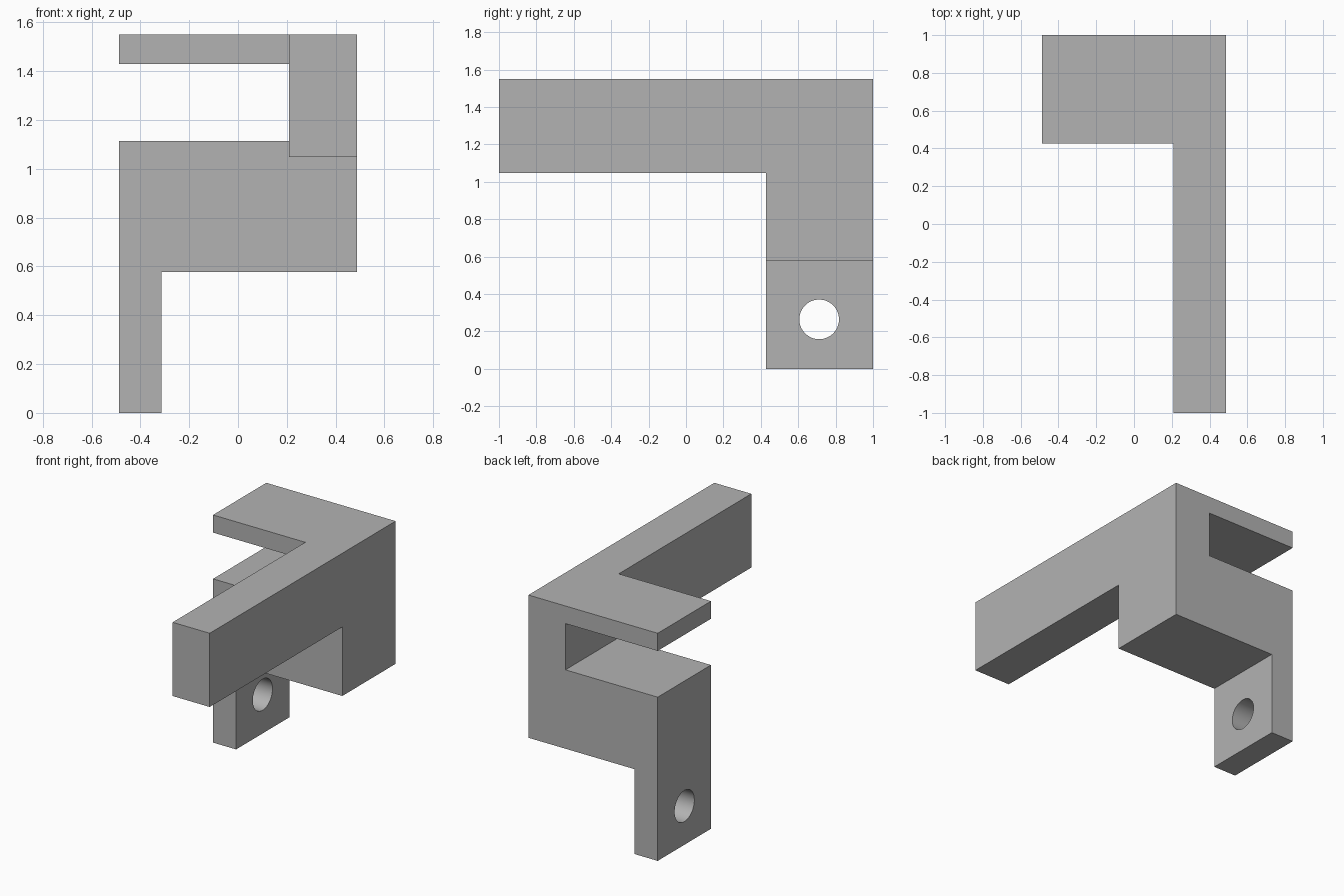
import bpy, bmesh, math
from mathutils import Vector

cube = bpy.data.objects.get("Cube")
if cube:
    bpy.data.objects.remove(cube, do_unlink=True)

HALF_X, ARM_X, LEG_X = 0.487, 0.208, -0.313
FRONT, BODY_FRONT, BACK = -1.0, 0.427, 1.0
TOP = 1.55

grey = bpy.data.materials.new("light_grey")
grey.use_nodes = True
colour = (0.45, 0.45, 0.45, 1)
grey.diffuse_color = colour
grey.node_tree.nodes["Principled BSDF"].inputs["Base Color"].default_value = colour


def extrude_profile(name, points, y0, y1):
    """Extrude an x-z outline from y0 to y1."""
    bm = bmesh.new()
    face = bm.faces.new([bm.verts.new((x, y0, z)) for x, z in points])
    out = bmesh.ops.extrude_face_region(bm, geom=[face])
    moved = [v for v in out["geom"] if isinstance(v, bmesh.types.BMVert)]
    bmesh.ops.translate(bm, verts=moved, vec=Vector((0, y1 - y0, 0)))
    bmesh.ops.recalc_face_normals(bm, faces=bm.faces)
    mesh = bpy.data.meshes.new(name)
    bm.to_mesh(mesh)
    bm.free()
    mesh.materials.append(grey)
    obj = bpy.data.objects.new(name, mesh)
    bpy.context.collection.objects.link(obj)
    return obj


def boolean(target, tool, operation):
    """Apply a boolean and remove its helper object."""
    bpy.context.view_layer.objects.active = target
    mod = target.modifiers.new(tool.name, "BOOLEAN")
    mod.operation, mod.solver, mod.object = operation, "EXACT", tool
    bpy.ops.object.modifier_apply(modifier=mod.name)
    bpy.data.objects.remove(tool, do_unlink=True)


# Slotted body with top plate and hanging mounting leg
bracket = extrude_profile("bracket", [
    (-HALF_X, 0), (LEG_X, 0), (LEG_X, 0.578), (HALF_X, 0.578),
    (HALF_X, TOP), (-HALF_X, TOP), (-HALF_X, 1.43), (ARM_X, 1.43),
    (ARM_X, 1.115), (-HALF_X, 1.115)], BODY_FRONT, BACK)

# Long arm reaching forward, merged into the body
arm = extrude_profile("arm", [
    (ARM_X, 1.048), (HALF_X, 1.048), (HALF_X, TOP), (ARM_X, TOP)],
    FRONT, BODY_FRONT + 0.2)
boolean(bracket, arm, "UNION")

# Round bolt hole through the leg
bpy.ops.mesh.primitive_cylinder_add(
    vertices=64, radius=0.106, depth=0.4,
    location=((LEG_X - HALF_X) / 2, 0.712, 0.264), rotation=(0, math.pi / 2, 0))
hole = bpy.context.object
hole.name = "bolt_hole_cutter"
hole.hide_render = True
hole.data.materials.append(grey)
boolean(bracket, hole, "DIFFERENCE")

# Smooth hole wall, sharp edges elsewhere
bpy.ops.object.select_all(action="DESELECT")
bracket.select_set(True)
bpy.context.view_layer.objects.active = bracket
bpy.ops.object.shade_smooth_by_angle(angle=math.radians(30))
